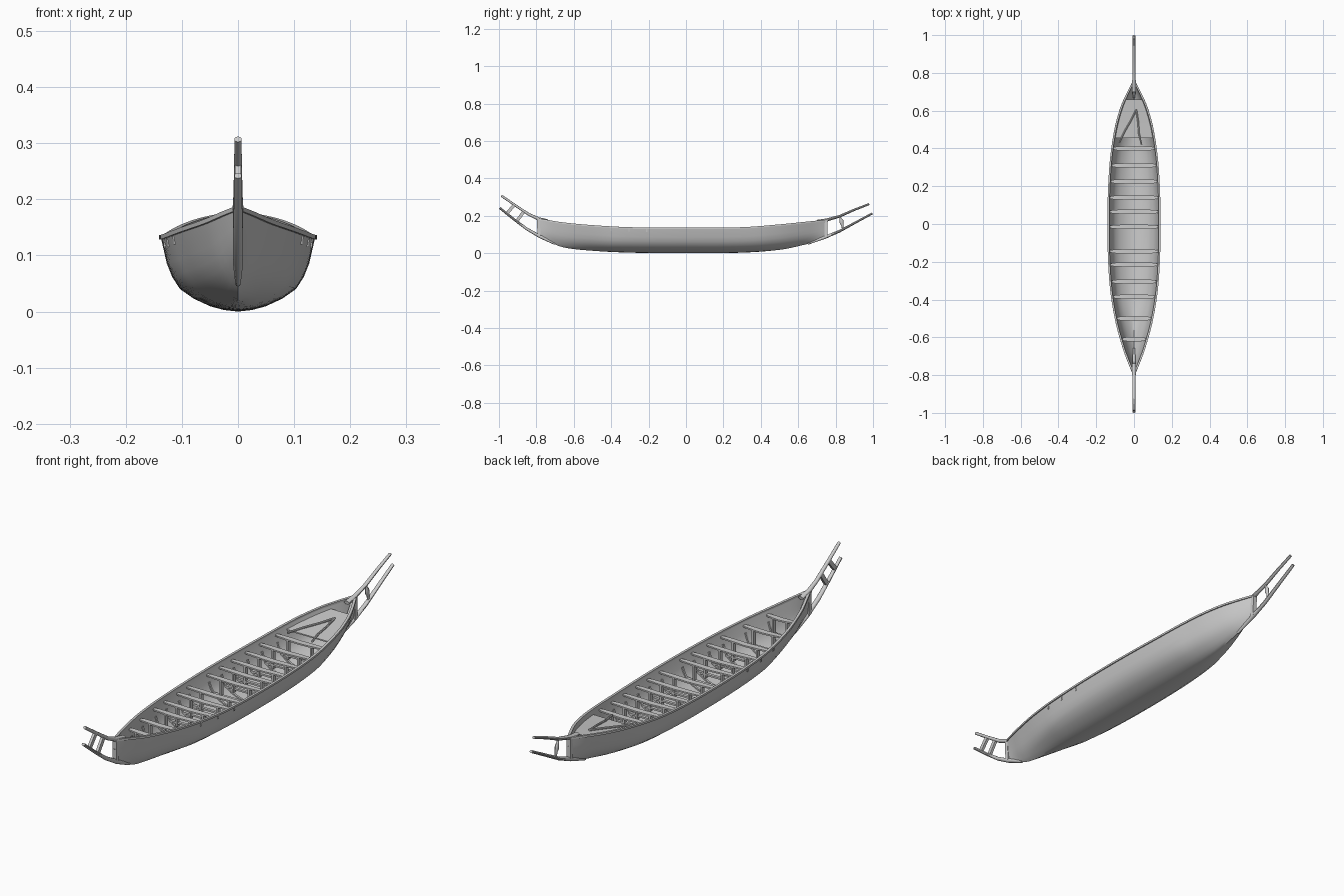
import bpy, bmesh, math
from mathutils import Vector

if "Cube" in bpy.data.objects:
    bpy.data.objects.remove(bpy.data.objects["Cube"])

# Hull lines: (y, half width, keel height, sheer height)
LINES = [(-0.79, 0.006, 0.093, 0.184), (-0.74, 0.026, 0.066, 0.176), (-0.66, 0.056, 0.032, 0.163),
         (-0.5, 0.099, 0.013, 0.148), (-0.3, 0.128, 0.003, 0.137), (0.0, 0.138, 0.0, 0.134),
         (0.3, 0.128, 0.003, 0.137), (0.5, 0.101, 0.018, 0.152), (0.62, 0.068, 0.042, 0.164),
         (0.70, 0.032, 0.065, 0.172), (0.75, 0.006, 0.088, 0.177)]
FULL = [(0, 0), (0.18, 0.02), (0.36, 0.07), (0.57, 0.17), (0.75, 0.3), (0.85, 0.46), (0.92, 0.64), (1, 1)]
VEE = [(0, 0), (0.1, 0.05), (0.22, 0.12), (0.38, 0.22), (0.54, 0.34), (0.67, 0.48), (0.8, 0.66), (1, 1)]


def line_at(y):
    """Smooth interpolation of the hull lines at a given y."""
    y = min(max(y, LINES[0][0]), LINES[-1][0])
    n = len(LINES)

    def slope(i, k):
        a, b = LINES[max(i - 1, 0)], LINES[min(i + 1, n - 1)]
        return (b[k] - a[k]) / (b[0] - a[0])
    i = max(j for j in range(n - 1) if LINES[j][0] <= y)
    p, q = LINES[i], LINES[i + 1]
    h = q[0] - p[0]
    t = (y - p[0]) / h
    return [(2*t**3 - 3*t*t + 1) * p[k] + (t**3 - 2*t*t + t) * h * slope(i, k)
            + (3*t*t - 2*t**3) * q[k] + (t**3 - t*t) * h * slope(i + 1, k) for k in (1, 2, 3)]


def section(y, inset=0.0):
    """Half cross-section points (x, z) from keel to gunwale."""
    w, k, s = line_at(y)
    v = min(1, max(0, (abs(y) - 0.4) / 0.35))
    w, k = max(w - inset, 0.001), k + inset
    return [((a[0] * (1 - v) + b[0] * v) * w, k + (a[1] * (1 - v) + b[1] * v) * (s - k))
            for a, b in zip(FULL, VEE)]


def width_at(y, z, inset=0.006):
    pts = section(y, inset)
    for (x0, z0), (x1, z1) in zip(pts, pts[1:]):
        if z0 <= z <= z1:
            return x0 + (x1 - x0) * (z - z0) / (z1 - z0)
    return pts[-1][0] if z > pts[-1][1] else 0.002


def make(name, verts, faces, smooth=None):
    me = bpy.data.meshes.new(name)
    me.from_pydata(verts, [], faces)
    bm = bmesh.new()
    bm.from_mesh(me)
    bmesh.ops.recalc_face_normals(bm, faces=bm.faces)
    bm.to_mesh(me)
    bm.free()
    ob = bpy.data.objects.new(name, me)
    bpy.context.collection.objects.link(ob)
    if smooth:
        bpy.ops.object.select_all(action='DESELECT')
        ob.select_set(True)
        bpy.context.view_layer.objects.active = ob
        bpy.ops.object.shade_smooth_by_angle(angle=math.radians(smooth))
    return ob


def sweep(name, pts, sizes, side=(1, 0, 0), n=4, smooth=None):
    """Bar along pts; sizes are (width along side, height), n = 4 gives a box section."""
    pts, side = [Vector(p) for p in pts], Vector(side)
    verts, faces, m = [], [], len(pts)
    if len(sizes) != m:
        sizes = [sizes[0]] * m
    for i, p in enumerate(pts):
        d = (pts[min(i + 1, m - 1)] - pts[max(i - 1, 0)]).normalized()
        s = (side - d * side.dot(d)).normalized()
        u = d.cross(s)
        r = 0.5 ** 0.5 if n == 4 else 0.5
        for j in range(n):
            a = 2 * math.pi * (j + 0.5) / n
            verts.append(p + s * math.cos(a) * r * sizes[i][0] + u * math.sin(a) * r * sizes[i][1])
    for i in range(m - 1):
        for j in range(n):
            k = (j + 1) % n
            faces.append((i*n + j, i*n + k, (i+1)*n + k, (i+1)*n + j))
    faces += [tuple(range(n)), tuple(range((m - 1) * n, m * n))]
    return make(name, verts, faces, smooth)


# Hull: outer and inner skins joined along the gunwale
stations = [-0.79 + 1.54 * i / 56 for i in range(57)]
verts, faces = [], []
for inset in (0.0, 0.006):
    base = len(verts)
    for y in stations:
        h = section(y, inset)
        verts += [(-x, y, z) for x, z in reversed(h[1:])] + [(x, y, z) for x, z in h]
    row = 2 * len(FULL) - 1
    for i in range(len(stations) - 1):
        for j in range(row - 1):
            a = base + i * row + j
            faces.append((a, a + 1, a + row + 1, a + row))
off = row * len(stations)
for i in range(len(stations) - 1):
    for j in (0, row - 1):
        a = i * row + j
        faces.append((a, a + row, a + row + off, a + off))
for i in (0, len(stations) - 1):
    for j in range(row - 1):
        a = i * row + j
        faces.append((a, a + 1, a + 1 + off, a + off))
make("hull", verts, faces, 35)

# Gunwale rails
for sgn, nm in ((-1, "left"), (1, "right")):
    pts = []
    for y in stations:
        w, k, s = line_at(y)
        pts.append((sgn * (w - 0.002), y, s - 0.002))
    sweep("gunwale_" + nm, pts, [(0.010, 0.008)], smooth=35)

# Prow and stern beams
R = dict(n=10, smooth=40)
sweep("prow_upper_beam", [(0, -0.74, 0.174), (0, -0.79, 0.184), (0, -0.84, 0.207), (0, -0.91, 0.254), (0, -0.987, 0.307)],
      [(0.024, 0.014), (0.020, 0.018), (0.017, 0.015), (0.015, 0.013), (0.013, 0.012)], **R)
sweep("prow_lower_beam", [(0, -0.70, 0.050), (0, -0.78, 0.089), (0, -0.85, 0.129), (0, -0.92, 0.181), (0, -0.996, 0.242)],
      [(0.010, 0.012), (0.019, 0.018), (0.019, 0.015), (0.016, 0.013), (0.014, 0.012)], **R)
sweep("stern_upper_beam", [(0, 0.70, 0.171), (0, 0.75, 0.177), (0, 0.82, 0.197), (0, 0.90, 0.232), (0, 0.98, 0.263)],
      [(0.024, 0.014), (0.020, 0.017), (0.017, 0.014), (0.015, 0.012), (0.013, 0.011)], **R)
sweep("stern_lower_beam", [(0, 0.65, 0.051), (0, 0.74, 0.084), (0, 0.82, 0.117), (0, 0.91, 0.166), (0, 0.997, 0.213)],
      [(0.010, 0.012), (0.019, 0.017), (0.018, 0.014), (0.016, 0.012), (0.014, 0.011)], **R)

# Stem posts and the struts between the beams
sweep("prow_stem_post", [(0, -0.786, 0.092), (0, -0.789, 0.184)], [(0.018, 0.016)])
sweep("stern_stem_post", [(0, 0.748, 0.086), (0, 0.750, 0.177)], [(0.018, 0.016)])
sweep("prow_strut_1", [(0, -0.958, 0.211), (0, -0.918, 0.259)], [(0.011, 0.017)])
sweep("prow_strut_2", [(0, -0.905, 0.170), (0, -0.866, 0.225)], [(0.011, 0.017)])
sweep("stern_strut", [(0, 0.838, 0.126), (0, 0.837, 0.148), (0, 0.832, 0.160), (0, 0.831, 0.174), (0, 0.826, 0.186), (0, 0.824, 0.199)],
      [(0.008, 0.008), (0.010, 0.012), (0.014, 0.020), (0.014, 0.020), (0.009, 0.010), (0.007, 0.007)], **R)

# Rowing frames: bench, lower beam, two posts and a bent rib
benches = [0.40, 0.31, 0.225, 0.14, 0.065, -0.015, -0.145, -0.215, -0.305, -0.385, -0.50, -0.61]
for i, y in enumerate(benches, 1):
    w, k, s = line_at(y)
    zt = s - 0.018
    wt = width_at(y, zt)
    sweep(f"bench_{i}", [(f * wt, y, zt - 0.003 * (1 - abs(f))) for f in (-1, -0.85, -0.4, 0, 0.4, 0.85, 1)],
          [(a, 0.006) for a in (0.012, 0.019, 0.024, 0.025, 0.024, 0.019, 0.012)], (0, 1, 0), smooth=35)
    zb = k + (s - k) * 0.36
    wb = width_at(y, zb)
    sweep(f"lower_beam_{i}", [(-wb, y, zb), (wb, y, zb)], [(0.012, 0.007)], (0, 1, 0))
    for sgn, nm in ((-1, "left"), (1, "right")):
        sweep(f"post_{nm}_{i}", [(sgn * wt * 0.5, y, k + 0.25 * (s - k)), (sgn * wt * 0.5, y, zt - 0.002)],
              [(0.008, 0.016)])
    h = section(y, 0.008)
    rib = [(-x, y, z) for x, z in reversed(h[1:-1])] + [(x, y, z) for x, z in h[:-1]]
    sweep(f"rib_{i}", rib, [(0.008, 0.006)], (0, 1, 0), smooth=35)


# Stern deck
def deck_z(y):
    return line_at(y)[2] - 0.018


verts = []
ys = [0.455 + 0.205 * i / 8 for i in range(9)]
for y in ys:
    w = width_at(y, deck_z(y), 0.004)
    verts += [(-w, y, deck_z(y)), (w, y, deck_z(y)), (w, y, deck_z(y) - 0.005), (-w, y, deck_z(y) - 0.005)]
faces = [(4*i + j, 4*i + (j+1) % 4, 4*i + 4 + (j+1) % 4, 4*i + 4 + j) for i in range(8) for j in range(4)]
make("stern_deck", verts, faces + [(0, 1, 2, 3), (32, 33, 34, 35)])

# Forked branch lying on the deck
for nm, pts in (("long", [(0.012, 0.605), (-0.015, 0.55), (-0.05, 0.49), (-0.078, 0.43)]),
                ("short", [(0.012, 0.605), (0.022, 0.54), (0.026, 0.48), (0.040, 0.42)])):
    sweep("forked_branch_" + nm, [(x, y, deck_z(y) + 0.003) for x, y in pts], [(0.009, 0.009)], n=8, smooth=40)

# Breast pieces wedged into both ends
for nm, y0, y1 in (("prow", -0.66, -0.785), ("stern", 0.67, 0.745)):
    pts = [(0, y0 + (y1 - y0) * t, line_at(y0 + (y1 - y0) * t)[1] + 0.015 + 0.05 * t * t) for t in (0, 0.35, 0.7, 1)]
    sweep(nm + "_breast_piece", pts, [(0.010, 0.014), (0.014, 0.02), (0.013, 0.025), (0.008, 0.03)])

# Small lashing cleats under the gunwale
for sgn, nm in ((-1, "left"), (1, "right")):
    for i, y in enumerate((-0.40, -0.305, -0.21), 1):
        w, k, s = line_at(y)
        x = width_at(y, s - 0.012, 0)
        sweep(f"cleat_{nm}_{i}", [(sgn * (x - 0.002), y, s - 0.022), (sgn * x, y, s - 0.003)], [(0.006, 0.007)])
